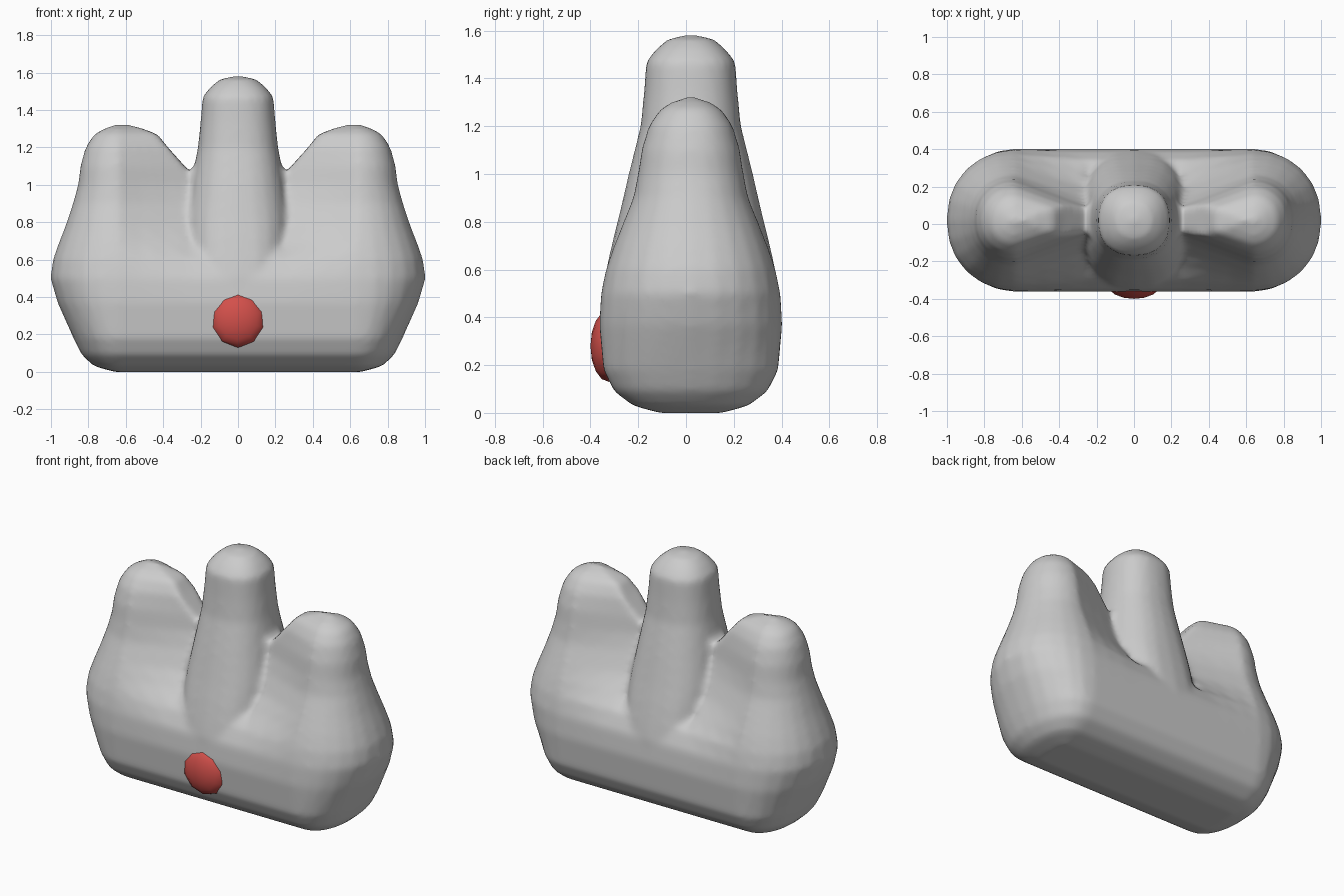
import bpy, bmesh, math

if "Cube" in bpy.data.objects:
    bpy.data.objects.remove(bpy.data.objects["Cube"])

CY = 0.02   # body centre line in y
LX = 0.64   # centre of each side lobe


def make_object(name, rings, skip_seam=False):
    """Skin a stack of closed rings and cap both ends."""
    bm = bmesh.new()
    rows = [[bm.verts.new(p) for p in r] for r in rings]
    n = len(rows[0])
    for a, b in zip(rows, rows[1:]):
        for i in range(n):
            j = (i + 1) % n
            quad = (a[i], a[j], b[j], b[i])
            if skip_seam and all(abs(v.co.x) < 1e-6 for v in quad):
                continue
            bm.faces.new(quad)
    bm.faces.new(rows[0][::-1])
    bm.faces.new(rows[-1])
    bmesh.ops.remove_doubles(bm, verts=bm.verts, dist=0.0005)
    bmesh.ops.recalc_face_normals(bm, faces=bm.faces)
    me = bpy.data.meshes.new(name)
    bm.to_mesh(me)
    bm.free()
    ob = bpy.data.objects.new(name, me)
    bpy.context.collection.objects.link(ob)
    return ob


def select(ob):
    bpy.ops.object.select_all(action='DESELECT')
    ob.select_set(True)
    bpy.context.view_layer.objects.active = ob


def lobe_ring(z, rx, ry, xi, w):
    """Round outer end, tapering inwards to half-width w at x = xi."""
    inner = 0.0 if z < 0.65 else xi - 0.05
    side = [(LX + rx * math.sin(math.pi / 2 * k / 6),
             ry * math.cos(math.pi / 2 * k / 6) ** 0.9) for k in range(6, -1, -1)]
    side += [(LX + (xi - LX) * t, ry + (w - ry) * t) for t in (0.33, 0.67, 1)]
    side.append((inner, w if z < 0.65 else w * 0.8))
    return ([(x, CY + y, z) for x, y in side] +
            [(x, CY - y, z) for x, y in side[:0:-1]])


# Base and side lobes: z, outer radius x, half depth, web inner x, web half depth
lobe = [(0.00, 0.02, 0.13, 0.27, 0.13), (0.03, 0.13, 0.24, 0.27, 0.24),
        (0.09, 0.195, 0.32, 0.27, 0.32), (0.18, 0.24, 0.365, 0.27, 0.365),
        (0.37, 0.325, 0.382, 0.27, 0.382), (0.50, 0.363, 0.375, 0.27, 0.37),
        (0.60, 0.35, 0.355, 0.27, 0.325), (0.69, 0.318, 0.325, 0.27, 0.245),
        (0.78, 0.283, 0.29, 0.27, 0.175), (0.90, 0.243, 0.242, 0.26, 0.115),
        (1.00, 0.215, 0.222, 0.25, 0.075), (1.10, 0.203, 0.207, 0.335, 0.09),
        (1.20, 0.175, 0.177, 0.425, 0.10), (1.27, 0.13, 0.13, 0.48, 0.08),
        (1.30, 0.075, 0.08, 0.56, 0.05), (1.322, 0.015, 0.015, 0.63, 0.01)]
body = make_object("crown_body", [lobe_ring(*r) for r in lobe], True)


def prong_ring(z, rx, ry, e, n=24):
    pts = []
    for k in range(n):
        a = 2 * math.pi * k / n
        c, s = math.cos(a), math.sin(a)
        pts.append((rx * math.copysign(abs(c) ** e, c),
                    CY + ry * math.copysign(abs(s) ** e, s), z))
    return pts


# Tall middle prong: z, half width, half depth, squareness
prong = [(0.40, 0.26, 0.372, 0.7), (0.50, 0.27, 0.374, 0.7),
         (0.60, 0.275, 0.354, 0.7), (0.72, 0.28, 0.327, 0.75),
         (0.82, 0.28, 0.302, 0.8), (1.00, 0.252, 0.26, 0.85),
         (1.20, 0.215, 0.21, 0.85), (1.34, 0.20, 0.196, 0.85),
         (1.47, 0.19, 0.187, 0.85), (1.525, 0.145, 0.142, 0.85),
         (1.565, 0.095, 0.094, 0.9), (1.583, 0.01, 0.01, 1)]
tip = make_object("middle_prong", [prong_ring(*r) for r in prong])

# Fuse lobes and prong into one softly blended body
m = body.modifiers.new("mirror", 'MIRROR')
m.merge_threshold = 0.001
m = body.modifiers.new("union", 'BOOLEAN')
m.operation = 'UNION'
m.object = tip
m = body.modifiers.new("remesh", 'REMESH')
m.mode = 'VOXEL'
m.voxel_size = 0.02
m = body.modifiers.new("soften", 'SMOOTH')
m.factor = 0.5
m.iterations = 6
select(body)
for name in [m.name for m in body.modifiers]:
    bpy.ops.object.modifier_apply(modifier=name)
bpy.data.objects.remove(tip)
bpy.ops.object.shade_smooth_by_angle(angle=math.radians(60))

# Red jewel on the front
bpy.ops.mesh.primitive_uv_sphere_add(segments=10, ring_count=8, radius=1)
gem = bpy.context.object
gem.name = "jewel"
gem.location = (0, -0.323, 0.28)
gem.rotation_euler = (math.pi / 2, 0, 0)
gem.scale = (0.15, 0.15, 0.077)
mat = bpy.data.materials.new("jewel_red")
mat.diffuse_color = (0.65, 0.08, 0.07, 1)
mat.use_nodes = True
mat.node_tree.nodes["Principled BSDF"].inputs["Base Color"].default_value = mat.diffuse_color
gem.data.materials.append(mat)
select(gem)
bpy.ops.object.shade_smooth_by_angle(angle=math.radians(60))
